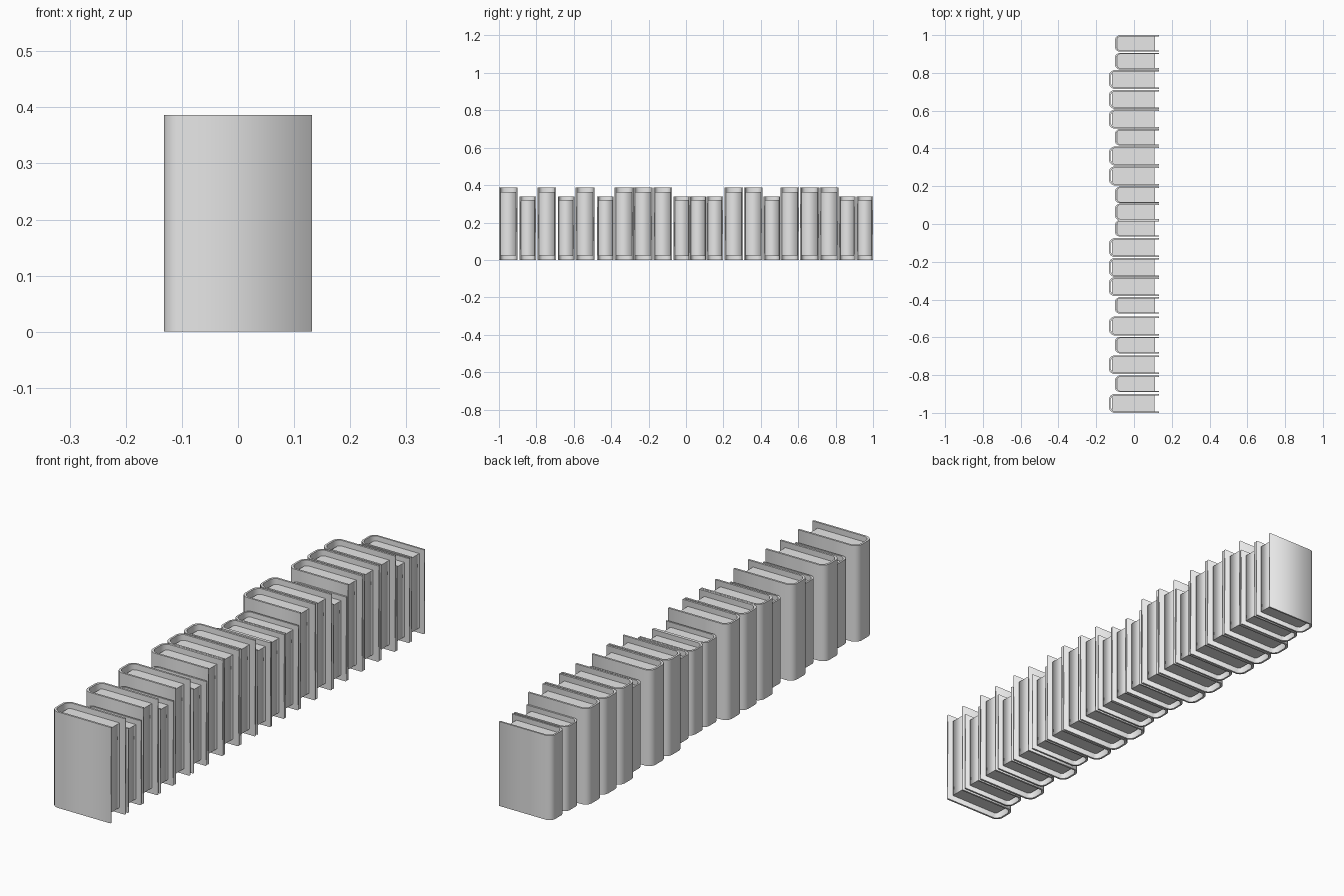
import bpy
import bmesh

cube = bpy.data.objects.get("Cube")
if cube:
    bpy.data.objects.remove(cube, do_unlink=True)

# Single plain grey for covers and pages
grey = bpy.data.materials.new("light grey")
grey.use_nodes = True
grey.diffuse_color = (0.8, 0.8, 0.8, 1)
grey.node_tree.nodes["Principled BSDF"].inputs["Base Color"].default_value = (0.8, 0.8, 0.8, 1)

# Large book size; small books are scaled from it
DEPTH, WIDTH, HEIGHT = 0.264, 0.1, 0.386
BOARD, OVERHANG = 0.008, 0.023
FORE_X = 0.132
SMALL = 0.88


def mirrored(half):
    """Complete a plan outline given from the fore edge to the spine."""
    return half + [(x, -y) for x, y in reversed(half)]


def prism(name, outline, z0, z1, scale, y):
    """Extrude a plan outline upward, smooth round the sides and sharp at the ends."""
    bm = bmesh.new()
    base = bm.faces.new([bm.verts.new((px, py, z0)) for px, py in outline])
    up = bmesh.ops.extrude_face_region(bm, geom=[base], use_keep_orig=True)
    bmesh.ops.translate(bm, verts=[v for v in up["geom"] if isinstance(v, bmesh.types.BMVert)],
                        vec=(0, 0, z1 - z0))
    bmesh.ops.recalc_face_normals(bm, faces=bm.faces)
    for face in bm.faces:
        face.smooth = abs(face.normal.z) < 0.5
        if not face.smooth:
            for edge in face.edges:
                edge.smooth = False
    bmesh.ops.scale(bm, vec=(scale,) * 3, verts=bm.verts)
    bmesh.ops.translate(bm, vec=(FORE_X, y, 0), verts=bm.verts)
    mesh = bpy.data.meshes.new(name)
    bm.to_mesh(mesh)
    bm.free()
    mesh.materials.append(grey)
    obj = bpy.data.objects.new(name, mesh)
    bpy.context.collection.objects.link(obj)
    return obj


# Plan outlines, with x measured back from the fore edge
half = WIDTH / 2
outer = [(0, half), (0.025 - DEPTH, half), (0.012 - DEPTH, half - 0.006),
         (0.004 - DEPTH, half - 0.014), (-DEPTH, half - 0.026)]
inner = [(0, half - BOARD), (0.027 - DEPTH, half - BOARD),
         (0.016 - DEPTH, half - 0.015), (BOARD - DEPTH, half - 0.028)]
cover_plan = mirrored(outer) + mirrored(inner)[::-1]
page_half = half - BOARD
page_plan = mirrored([(-OVERHANG, page_half), (0.027 - DEPTH, page_half),
                      (0.016 - DEPTH, half - 0.015)])

# Row of books from front to back: T is tall, S is small
ROW = "TSTSTSTTTSSSTTSTTTSS"
STARTS = [-1, -0.89, -0.795, -0.685, -0.59, -0.475, -0.382, -0.28, -0.175, -0.067,
          0.02, 0.11, 0.205, 0.31, 0.415, 0.505, 0.61, 0.715, 0.818, 0.912]
for number, (kind, start) in enumerate(zip(ROW, STARTS), 1):
    scale = 1 if kind == "T" else SMALL
    y = start + half * scale
    prism(f"book_cover_{number}", cover_plan, 0, HEIGHT, scale, y)
    prism(f"book_pages_{number}", page_plan, OVERHANG, HEIGHT - OVERHANG, scale, y)
